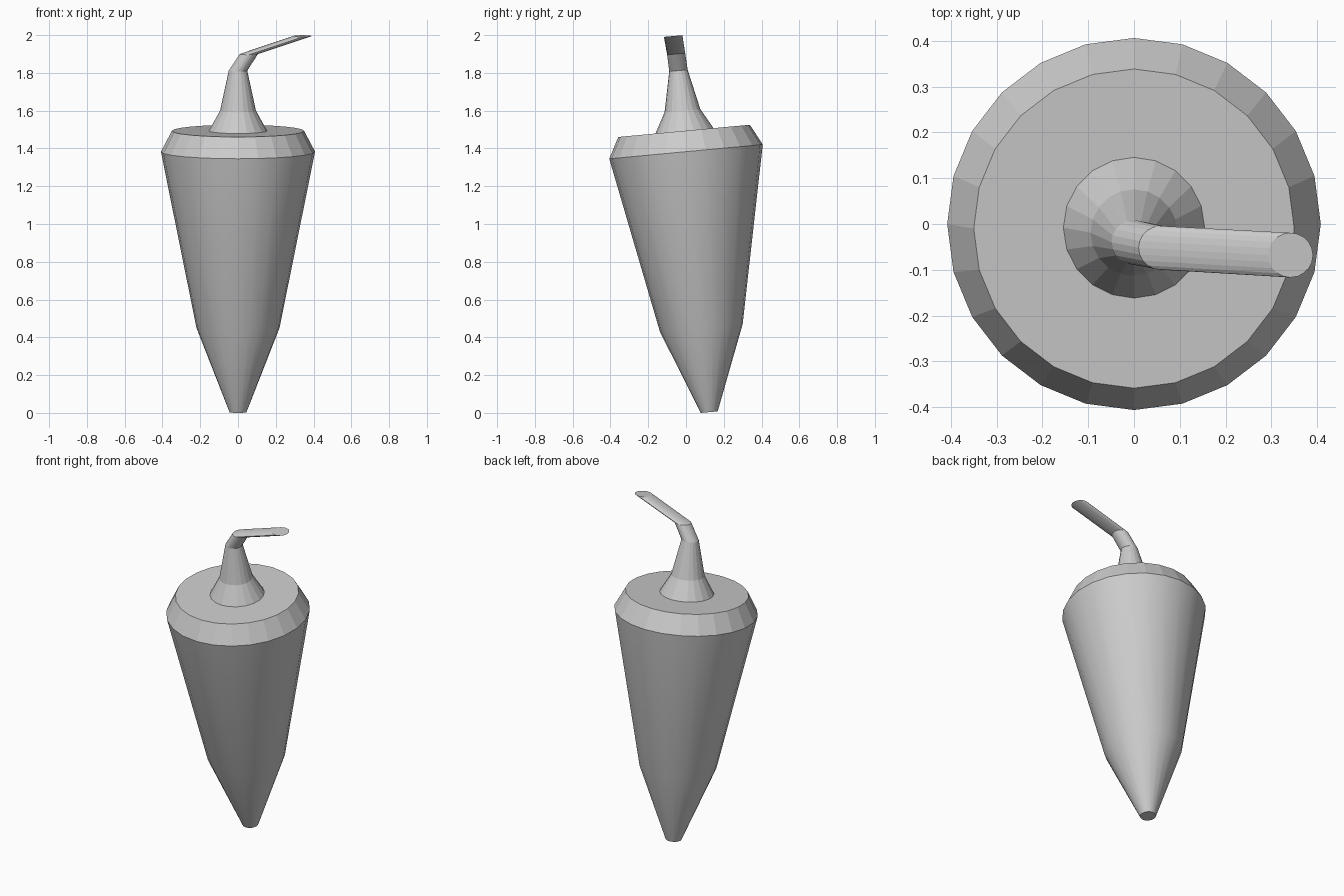
import bpy, bmesh
from math import cos, sin, pi, radians

if "Cube" in bpy.data.objects:
    bpy.data.objects.remove(bpy.data.objects["Cube"])

TILT = radians(5.3)  # the whole object leans back a little


def loft(name, rings, sides, smooth_bands, cap_start=True):
    """Skin a stack of tilted circles: (centre x, y, z, radius)."""
    bm = bmesh.new()
    loops = []
    for cx, cy, cz, r in rings:
        loops.append([bm.verts.new((cx + r * sin(2 * pi * i / sides),
                                    cy + r * cos(2 * pi * i / sides) * cos(TILT),
                                    cz + r * cos(2 * pi * i / sides) * sin(TILT)))
                      for i in range(sides)])
    for band, (a, b) in enumerate(zip(loops, loops[1:])):
        for i in range(sides):
            j = (i + 1) % sides
            f = bm.faces.new((a[i], a[j], b[j], b[i]))
            f.smooth = band in smooth_bands
    if cap_start:
        bm.faces.new(loops[0])
    bm.faces.new(loops[-1])
    bmesh.ops.recalc_face_normals(bm, faces=bm.faces)
    # keep cap rims and flat bands crisp
    for e in bm.edges:
        e.smooth = all(f.smooth for f in e.link_faces)
    me = bpy.data.meshes.new(name)
    bm.to_mesh(me)
    bm.free()
    ob = bpy.data.objects.new(name, me)
    bpy.context.collection.objects.link(ob)
    return ob


# Tapered body with a bevelled shoulder
loft("body", [(0, 0.123, 0.004, 0.045), (0, 0.081, 0.45, 0.22),
              (0, 0, 1.383, 0.408), (0, -0.01, 1.493, 0.35)], 24, {0, 1})

# Flared, bent stem
loft("stem", [(0, -0.008, 1.492, 0.155), (0, -0.019, 1.60, 0.095),
              (0, -0.04, 1.812, 0.049), (0.058, -0.052, 1.90, 0.048),
              (0.342, -0.068, 1.995, 0.049)], 20, set())
